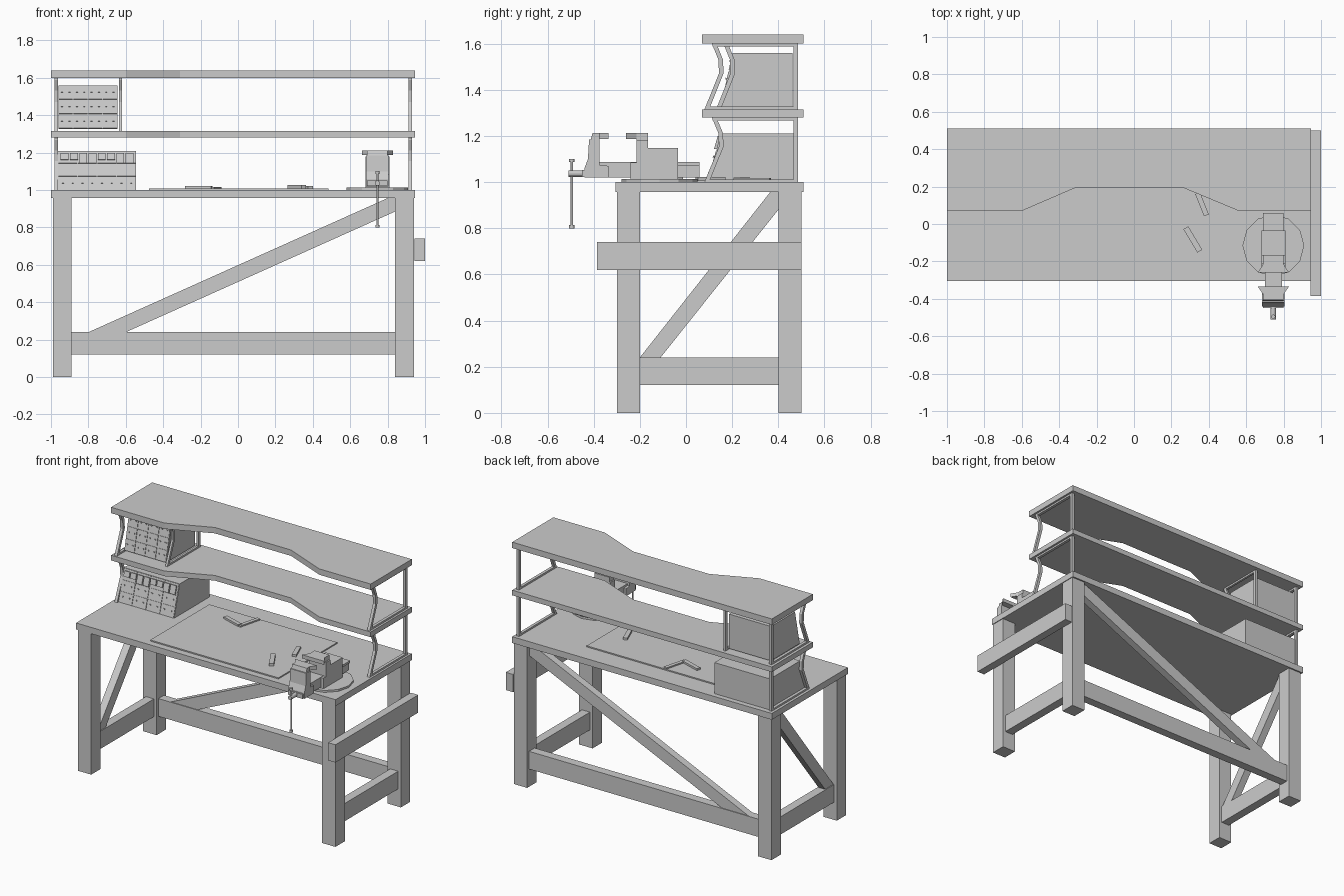
import bpy, bmesh, math, random
from mathutils import Vector, Matrix

if "Cube" in bpy.data.objects:
    bpy.data.objects.remove(bpy.data.objects["Cube"])

random.seed(3)


def finish(name, bm):
    bmesh.ops.recalc_face_normals(bm, faces=bm.faces)
    me = bpy.data.meshes.new(name)
    bm.to_mesh(me)
    bm.free()
    ob = bpy.data.objects.new(name, me)
    bpy.context.collection.objects.link(ob)
    return ob


def add_box(bm, lo, hi, mat=Matrix()):
    size = [b - a for a, b in zip(lo, hi)]
    mid = [(a + b) / 2 for a, b in zip(lo, hi)]
    bmesh.ops.create_cube(bm, size=1, matrix=mat @ Matrix.Translation(mid) @ Matrix.Diagonal((*size, 1)))


def box(name, lo, hi):
    bm = bmesh.new()
    add_box(bm, lo, hi)
    return finish(name, bm)


def add_prism(bm, pts, axis, a, b):
    """Extrude a 2D outline along axis 'x' (pts y,z), 'y' (pts x,z) or 'z' (pts x,y)."""
    put = {'x': lambda p: (a, *p), 'y': lambda p: (p[0], a, p[1]), 'z': lambda p: (*p, a)}[axis]
    face = bm.faces.new([bm.verts.new(put(p)) for p in pts])
    ext = bmesh.ops.extrude_face_region(bm, geom=[face])
    d = Vector([(b - a) * (axis == c) for c in 'xyz'])
    bmesh.ops.translate(bm, vec=d, verts=[v for v in ext['geom'] if isinstance(v, bmesh.types.BMVert)])


def prism(name, pts, axis, a, b):
    bm = bmesh.new()
    add_prism(bm, pts, axis, a, b)
    return finish(name, bm)


def cylinder(name, p, q, r, sides=12):
    p, q = Vector(p), Vector(q)
    bm = bmesh.new()
    rot = (q - p).to_track_quat('Z', 'Y').to_matrix().to_4x4()
    bmesh.ops.create_cone(bm, cap_ends=True, segments=sides, radius1=r, radius2=r, depth=(q - p).length,
                          matrix=Matrix.Translation((p + q) / 2) @ rot)
    return finish(name, bm)


# Bench frame: top, legs, rails, braces
box("bench_top", (-1, -.305, .957), (.945, .51, 1))
for sx, x in (("left", -.99), ("right", .84)):
    for sy, y in (("front", -.3), ("back", .4)):
        box(f"{sy}_{sx}_leg", (x, y, 0), (x + .1, y + .1, .957))
    box(f"{sx}_low_rail", (x + .02, -.2, .12), (x + .08, .4, .24))
box("back_low_rail", (-.89, .42, .12), (.84, .48, .24))
box("right_outer_rail", (.945, -.385, .62), (1, .5, .74))
prism("back_brace", [(-.8, .24), (-.6, .24), (.84, .885), (.84, .957), (.8, .957)], 'y', .425, .475)
prism("left_brace", [(-.2, .24), (-.11, .24), (.4, .88), (.4, .957), (.365, .957)], 'x', -.965, -.915)

# Waisted shelves
outline = [(-1, .07), (-.6, .07), (-.31, .195), (.26, .195), (.56, .07), (.945, .07), (.945, .51), (-1, .51)]
prism("lower_shelf", outline, 'z', 1.28, 1.315)
prism("upper_shelf", outline, 'z', 1.6, 1.64)


# Shelf end frames with a bent front bar
def end_frame(name, x, z0, z1, dy=0, w=.02):
    h = z1 - z0
    front = [(.08, z0), (.143, z0 + .55 * h), (.14, z0 + .76 * h), (.112, z1)]
    front = [(y + dy, z) for y, z in front]
    bm = bmesh.new()
    for (y0, a), (y1, b) in zip(front, front[1:]):
        add_prism(bm, [(y0, a), (y0 + .02, a), (y1 + .02, b), (y1, b)], 'x', x, x + w)
    add_box(bm, (x, .465, z0), (x + w, .485, z1))
    add_box(bm, (x, .09 + dy, z0), (x + w, .485, z0 + .012))
    add_box(bm, (x, .115 + dy, z1 - .012), (x + w, .485, z1))
    finish(name, bm)


for level, z0, z1 in (("lower", 1, 1.28), ("upper", 1.315, 1.6)):
    end_frame(f"{level}_left_frame", -.982, z0, z1)
    end_frame(f"{level}_right_frame", .911, z0, z1)
end_frame("upper_middle_frame", -.636, 1.315, 1.6, .05, .015)


# Drawer cabinets with sloping fronts
def cabinet(name, x0, x1, y0, z0, y1, z1, back, cols, rows, bins):
    prism(name + "_cabinet", [(y0, z0), (y1, z1), (back, z1), (back, z0)], 'x', x0, x1)
    h = math.hypot(y1 - y0, z1 - z0)
    tilt = Matrix.Translation((x0, y0, z0)) @ Matrix.Rotation(-math.atan2(y1 - y0, z1 - z0), 4, 'X')
    bm, knobs = bmesh.new(), bmesh.new()
    cw, rh = (x1 - x0) / cols, h / rows
    for r in range(rows):
        for c in range(cols):
            x, z = c * cw, r * rh
            out = .004
            add_box(bm, (x + .003, -out, z + .003), (x + cw - .003, 0, z + rh - .003), tilt)
            if bins and r == rows - 1:
                continue
            n = 2
            for k in range(n):
                kx = x + cw * (k + .5) / n
                add_box(knobs, (kx - .005, -out - .006, z + rh * .5), (kx + .005, -out, z + rh * .5 + .007), tilt)
    if bins:
        n = 8
        for k in range(n):
            bw = (x1 - x0 - .02) / n
            bx, drop = .01 + k * bw, random.choice((.03, .05))
            add_box(knobs, (bx + .004, -.014, h - .022 - drop), (bx + bw - .004, -.004, h - .015), tilt)
    finish(name + "_drawer_fronts", bm)
    finish(name + "_drawer_handles", knobs)


cabinet("lower", -.962, -.545, .095, 1, .155, 1.21, .475, 4, 3, True)
cabinet("upper", -.96, -.645, .155, 1.327, .205, 1.56, .462, 4, 3, False)

# Work mat and loose tools
box("work_mat", (-.475, -.26, 1), (.485, .37, 1.008))


def bar(name, p, q, w, z0, z1):
    p, q = Vector(p), Vector(q)
    n = Vector((p.y - q.y, q.x - p.x)).normalized() * w / 2
    prism(name, [tuple(v) for v in (p - n, q - n, q + n, p + n)], 'z', z0, z1)


bar("square_short_arm", (-.14, .22), (-.28, .265), .028, 1.008, 1.021)
bar("square_long_arm", (-.14, .21), (-.1, .365), .025, 1.008, 1.017)
bar("small_file", (.34, .165), (.387, .047), .028, 1.008, 1.022)
bar("small_punch", (.277, -.02), (.352, -.145), .03, 1.008, 1.026)

# Bench vise
cx = .745
cylinder("vise_base", (cx, -.115, 1), (cx, -.115, 1.013), .165, 12)
for name, w, pts in (
        ("vise_body", .064, [(-.24, 1.013), (-.035, 1.013), (-.035, 1.147), (-.165, 1.147), (-.165, 1.18),
                             (-.215, 1.18), (-.215, 1.085), (-.24, 1.085)]),
        ("vise_slide", .045, [(-.4, 1.02), (.058, 1.02), (.058, 1.087), (-.4, 1.087)]),
        ("vise_rear_lip", .055, [(-.035, 1.073), (.058, 1.073), (.058, 1.088), (-.035, 1.088)]),
        ("vise_moving_jaw", .06, [(-.44, 1.02), (-.335, 1.02), (-.335, 1.07), (-.375, 1.075), (-.375, 1.185),
                                  (-.42, 1.185), (-.425, 1.1), (-.44, 1.06)]),
        ("vise_front_collar", .055, [(-.45, 1.022), (-.4, 1.022), (-.4, 1.052), (-.45, 1.052)])):
    prism(name, pts, 'x', cx - w, cx + w)
# Jaw heads flare out towards the gap
for name, back, mid, tip in (("moving_jaw_head", -.405, -.375, -.335), ("fixed_jaw_head", -.165, -.215, -.26)):
    prism(name, [(cx - .05, back), (cx + .05, back), (cx + .055, mid), (cx + .083, tip), (cx - .083, tip),
                 (cx - .055, mid)], 'z', 1.187, 1.212)
    prism(name + "_neck", [(back, 1.212), (mid, 1.212), (mid, 1.17), (back - .012 if back < -.3 else back, 1.17)],
          'x', cx - .055, cx + .055)
cylinder("vise_screw", (cx, -.51, 1.037), (cx, -.4, 1.037), .014)
cylinder("vise_handle", (cx, -.495, .803), (cx, -.495, 1.1), .005)
for name, z in (("lower", .8), ("upper", 1.087)):
    cylinder(f"handle_{name}_cap", (cx, -.495, z), (cx, -.495, z + .014), .011)
